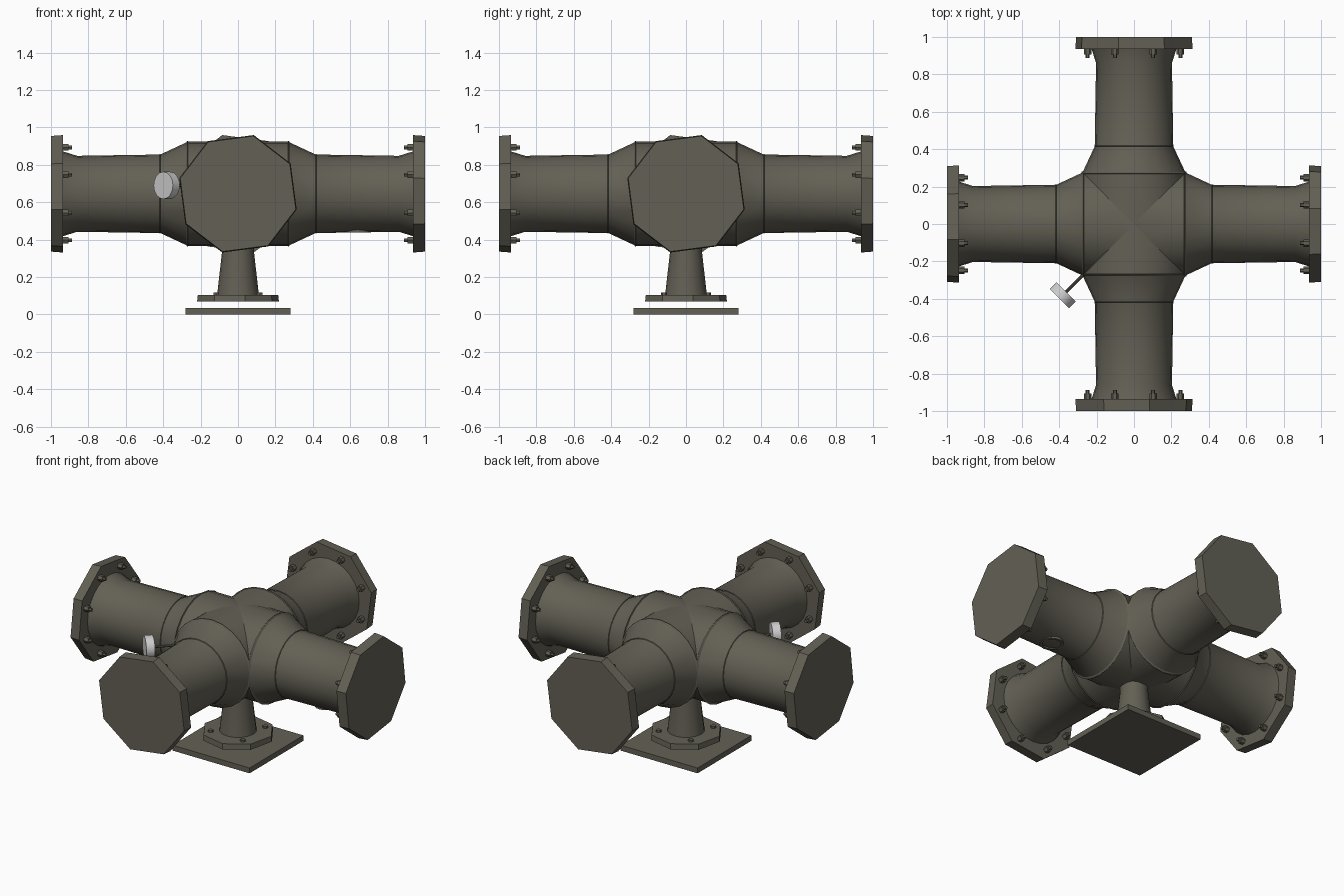
import bpy, bmesh, math
from mathutils import Matrix, Vector

if "Cube" in bpy.data.objects:
    bpy.data.objects.remove(bpy.data.objects["Cube"])

ZC = 0.645  # height of the pipe axes


def material(name, rgb):
    m = bpy.data.materials.new(name)
    m.diffuse_color = (*rgb, 1)
    m.use_nodes = True
    m.node_tree.nodes["Principled BSDF"].inputs["Base Color"].default_value = m.diffuse_color
    return m


METAL = material("dark olive metal", (0.125, 0.118, 0.09))
PALE = material("pale grey", (0.62, 0.62, 0.62))


def lathe(name, profile, sides, matrix, phase=0, caps=(True, True), mat=METAL,
          smooth=True, cuts=()):
    """Turn (distance, radius) pairs about local X, then place with matrix."""
    bm = bmesh.new()
    rings = []
    for d, r in profile:
        ring = []
        for i in range(sides):
            a = math.radians(phase) + 2 * math.pi * i / sides
            ring.append(bm.verts.new((d, r * math.cos(a), r * math.sin(a))))
        rings.append(ring)
    for a, b in zip(rings, rings[1:]):
        for i in range(sides):
            j = (i + 1) % sides
            bm.faces.new((a[i], a[j], b[j], b[i]))
    if caps[0]:
        bm.faces.new(rings[0])
    if caps[1]:
        bm.faces.new(rings[-1])
    for n in cuts:
        bmesh.ops.bisect_plane(bm, geom=bm.verts[:] + bm.edges[:] + bm.faces[:],
                               plane_co=(0, 0, 0), plane_no=n, clear_outer=True)
    bmesh.ops.recalc_face_normals(bm, faces=bm.faces)
    if not (caps[0] or caps[1]):  # open shells: make sure they face outward
        out = sum(f.normal.dot(Vector((0, f.calc_center_median().y, f.calc_center_median().z)))
                  for f in bm.faces)
        if out < 0:
            bmesh.ops.reverse_faces(bm, faces=bm.faces)
    bm.transform(matrix)
    me = bpy.data.meshes.new(name)
    bm.to_mesh(me)
    bm.free()
    me.materials.append(mat)
    ob = bpy.data.objects.new(name, me)
    bpy.context.collection.objects.link(ob)
    if smooth:
        bpy.ops.object.select_all(action='DESELECT')
        ob.select_set(True)
        bpy.context.view_layer.objects.active = ob
        bpy.ops.object.shade_smooth_by_angle(angle=math.radians(24))
    return ob


UP = Matrix.Rotation(-math.pi / 2, 4, 'Y')  # local X becomes world Z

# Four arms: mitred hub half, reducer, pipe, weld neck, flange and bolts
for k, side in enumerate(("right", "back", "left", "front")):
    m = Matrix.Translation((0, 0, ZC)) @ Matrix.Rotation(k * math.pi / 2, 4, 'Z')
    lathe(side + "_pipe",
          [(0, 0.28), (0.265, 0.28), (0.415, 0.21), (0.86, 0.203), (0.94, 0.228)],
          24, m, caps=(False, False), cuts=((-1, 1, 0), (-1, -1, 0)))
    # weld beads
    for d, r in ((0.27, 0.285), (0.417, 0.214)):
        lathe(side + "_weld_bead",
              [(d - 0.008, r - 0.012), (d, r), (d + 0.008, r - 0.012)],
              24, m, caps=(False, False), cuts=((-1, 1, 0), (-1, -1, 0)))
    lathe(side + "_flange", [(0.935, 0.325), (1.0, 0.32)], 8, m, phase=30, smooth=False)
    for i in range(8):
        a = math.radians(22.5 + 45 * i)
        b = m @ Matrix.Translation((0, 0.268 * math.cos(a), 0.268 * math.sin(a)))
        lathe(side + "_bolt", [(0.888, 0.011), (0.905, 0.011), (0.905, 0.02), (0.936, 0.02)],
              6, b, smooth=False)

# Drain collar below the right pipe
lathe("drain_collar", [(0.5, 0.072), (0.437, 0.072), (0.437, 0.056), (0.455, 0.056)], 16,
      Matrix.Translation((0.64, 0, 0)) @ UP, caps=(True, True))

# Support leg, its foot flange and bolts
lathe("support_leg", [(0.1, 0.112), (0.34, 0.085), (0.42, 0.085)], 16, UP)
lathe("foot_flange", [(0.07, 0.222), (0.105, 0.218)], 8, UP, phase=10, smooth=False)
for i in range(4):
    a = math.radians(45 + 90 * i)
    t = Matrix.Translation((0.165 * math.cos(a), 0.165 * math.sin(a), 0))
    lathe("foot_bolt", [(0.1, 0.016), (0.118, 0.016)], 6, t @ UP, smooth=False)

# Square base plate
lathe("base_plate", [(0, 0.28 * math.sqrt(2)), (0.035, 0.28 * math.sqrt(2))], 4, UP,
      phase=45, smooth=False)

# Gauge at the front left corner
g = Matrix.Translation((0, 0, 0.69)) @ Matrix.Rotation(math.radians(225), 4, 'Z')
lathe("gauge_stem", [(0.33, 0.008), (0.52, 0.008)], 8, g)
lathe("gauge_dial", [(0.513, 0.073), (0.565, 0.073)], 16, g, mat=PALE)
